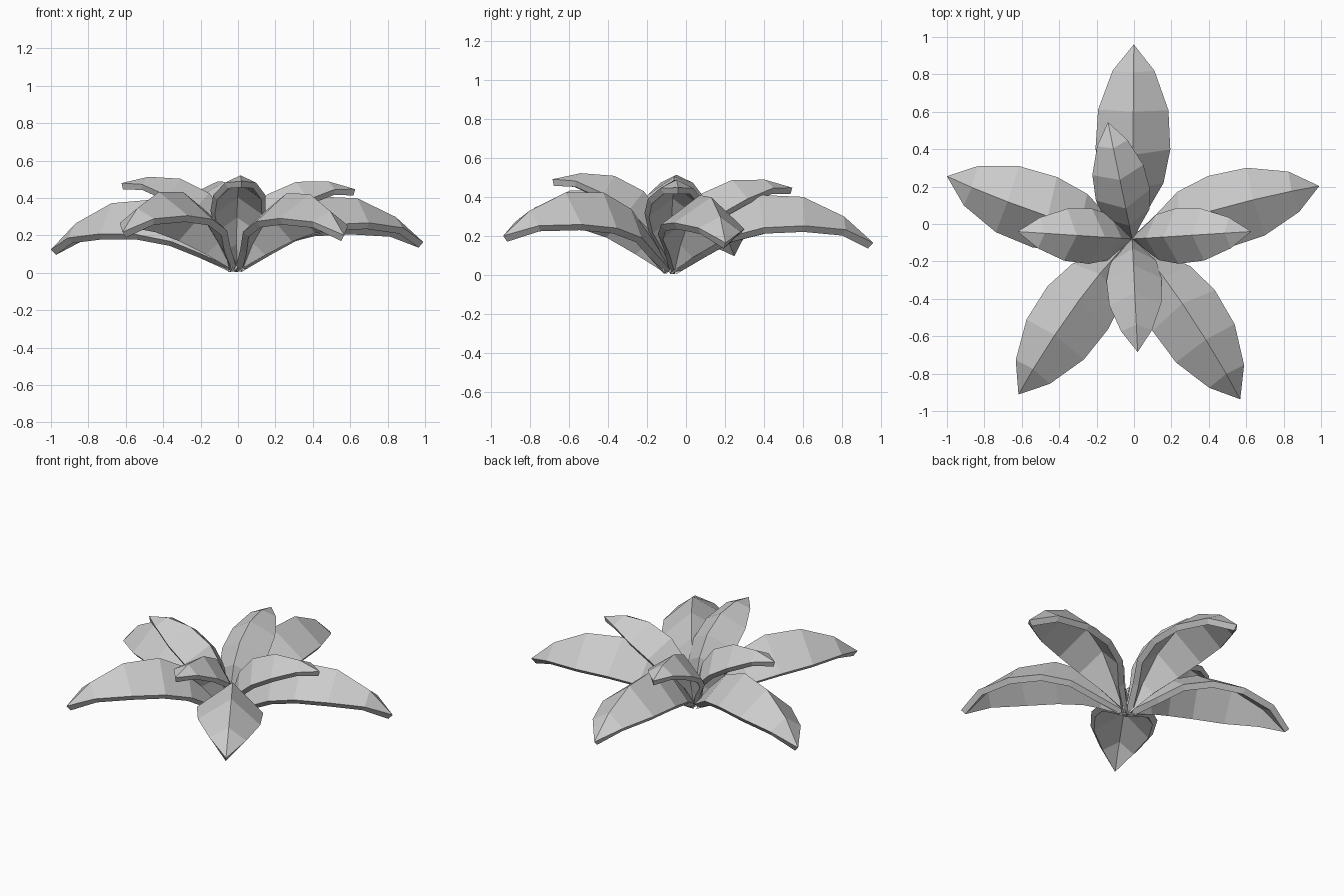
import bpy, bmesh
from math import radians
from mathutils import Matrix

if "Cube" in bpy.data.objects:
    bpy.data.objects.remove(bpy.data.objects["Cube"])

# Leaf rows: ridge radius, ridge height, edge radius, edge half width, edge height
ROWS = [
    (0.00, 0.03, 0.01, 0.012, 0.025),
    (0.12, 0.18, 0.16, 0.085, 0.115),
    (0.27, 0.33, 0.30, 0.165, 0.195),
    (0.45, 0.41, 0.48, 0.200, 0.242),
    (0.68, 0.40, 0.69, 0.188, 0.252),
    (0.89, 0.30, 0.90, 0.112, 0.232),
]
TIP = (1.04, 0, 0.165)
CENTRE = (-0.01, -0.08, 0)


def leaf(name, heading, size=1.0, pitch=0.0, roll=0.0):
    # Folded blade: a raised midrib with two drooping edges
    bm = bmesh.new()
    rows = []
    for rr, rz, er, hw, ez in ROWS:
        rows.append([bm.verts.new(p) for p in ((er, hw, ez), (rr, 0, rz), (er, -hw, ez))])
    tip = bm.verts.new(TIP)
    for a, b in zip(rows, rows[1:]):
        for i in (0, 1):
            bm.faces.new((a[i], a[i + 1], b[i + 1], b[i]))
    for i in (0, 1):
        bm.faces.new((rows[-1][i], rows[-1][i + 1], tip))
    # Tilt, turn and place the blade
    bm.transform(Matrix.Translation(CENTRE)
                 @ Matrix.Rotation(radians(heading), 4, 'Z')
                 @ Matrix.Rotation(radians(-pitch), 4, 'Y')
                 @ Matrix.Rotation(radians(roll), 4, 'X')
                 @ Matrix.Scale(size, 4))
    mesh = bpy.data.meshes.new(name)
    bm.to_mesh(mesh)
    bm.free()
    ob = bpy.data.objects.new(name, mesh)
    bpy.context.collection.objects.link(ob)
    mod = ob.modifiers.new("thickness", 'SOLIDIFY')
    mod.thickness = 0.04 * size ** 0.5
    mod.offset = -1


# Outer ring of large leaves: heading, pitch, roll
for i, (h, p, r) in enumerate([(89.5, 0, 0), (15, 0, -5), (160.5, -2.2, -5),
                               (-56.8, 2, -5), (-125.2, 3, 6)]):
    leaf(f"outer_leaf_{i + 1}", h, 1.0, p, r)

# Inner ring of smaller, more upright leaves
for i, (h, p, r) in enumerate([(101.7, 26, 0), (3.6, 26, 0),
                               (176.3, 29, 0), (-87.2, 30, 0)]):
    leaf(f"inner_leaf_{i + 1}", h, 0.74, p, r)
